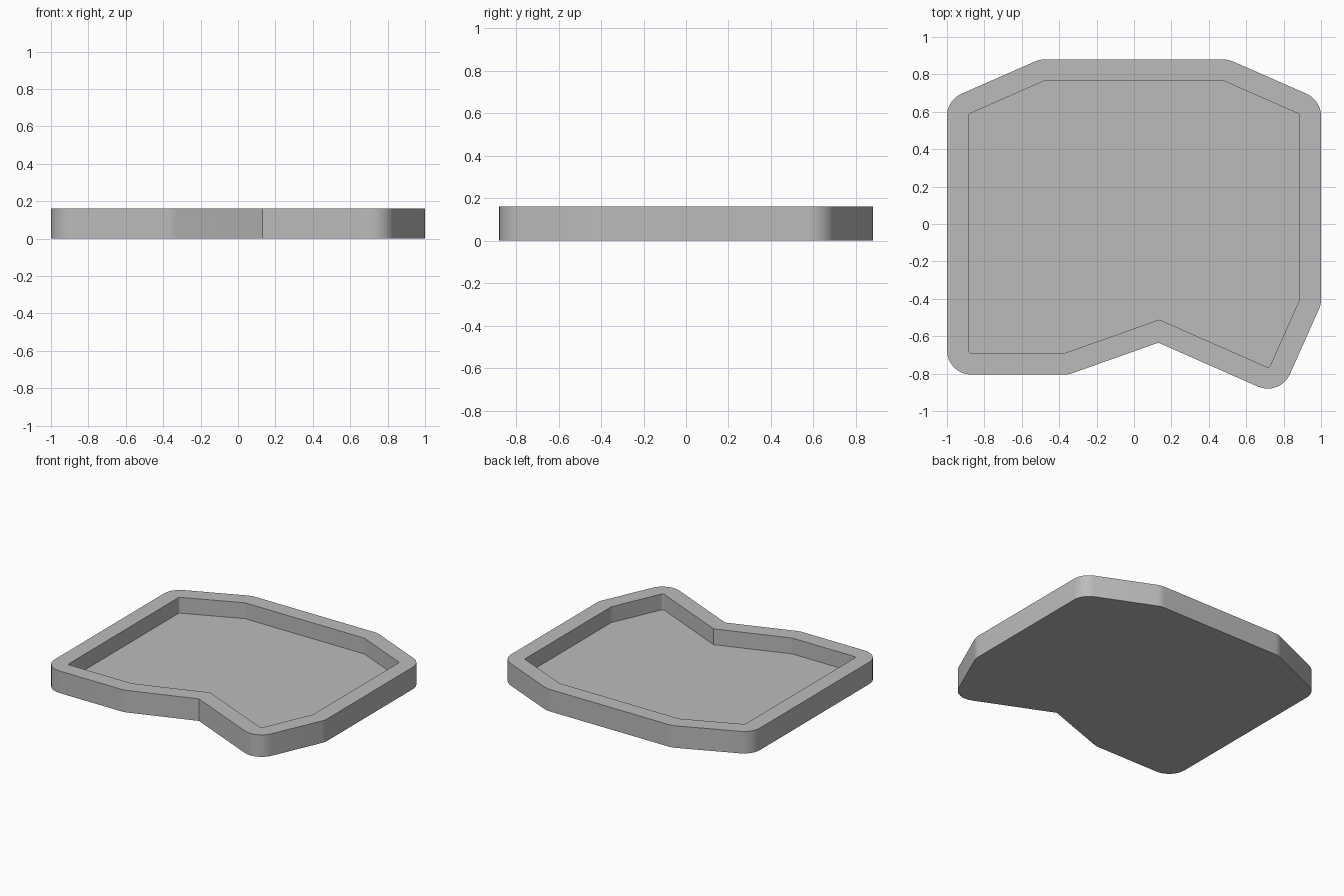
import bpy
import bmesh
import math
from mathutils import Vector

cube = bpy.data.objects.get("Cube")
if cube:
    bpy.data.objects.remove(cube, do_unlink=True)

HEIGHT, FLOOR, WALL = 0.16, 0.045, 0.115
INNER_RADIUS = 0.015
STEPS = 8

# Corners of the recess, counter-clockwise from the front left-hand side
corners = [Vector(p) for p in [
    (-0.885, -0.69), (-0.37, -0.69), (0.135, -0.511), (0.7225, -0.77),
    (0.885, -0.405), (0.885, 0.587), (0.48, 0.765), (-0.48, 0.765),
    (-0.885, 0.587)]]


def outline(offset):
    """Recess outline grown by offset, with rounded convex corners."""
    points = []
    for i, corner in enumerate(corners):
        d0 = (corner - corners[i - 1]).normalized()
        d1 = (corners[(i + 1) % len(corners)] - corner).normalized()
        n0, n1 = Vector((d0.y, -d0.x)), Vector((d1.y, -d1.x))
        mitre = (n0 + n1) / (1 + n0.dot(n1))
        turn = math.atan2(d0.x * d1.y - d0.y * d1.x, d0.dot(d1))
        if turn < 0:
            points.append(corner + mitre * offset)
            continue
        centre = corner - mitre * INNER_RADIUS
        start = math.atan2(n0.y, n0.x)
        for k in range(STEPS + 1):
            a = start + turn * k / STEPS
            arm = Vector((math.cos(a), math.sin(a)))
            points.append(centre + arm * (INNER_RADIUS + offset))
    return points


# Rings run from the underside, up the outside, over the rim, down to the floor
bm = bmesh.new()
rings = []
for offset, z in [(WALL, 0), (WALL, HEIGHT), (0, HEIGHT), (0, FLOOR)]:
    rings.append([bm.verts.new((p.x, p.y, z)) for p in outline(offset)])

for lower, upper in zip(rings, rings[1:]):
    for i in range(len(lower)):
        j = (i + 1) % len(lower)
        bm.faces.new((lower[i], lower[j], upper[j], upper[i]))
bm.faces.new(list(reversed(rings[0])))
bm.faces.new(rings[-1])
bm.normal_update()

mesh = bpy.data.meshes.new("tray")
bm.to_mesh(mesh)
bm.free()
tray = bpy.data.objects.new("tray", mesh)
bpy.context.collection.objects.link(tray)

# Plain grey material
grey = bpy.data.materials.new("plain grey")
grey.use_nodes = True
colour = (0.5, 0.5, 0.5, 1)
grey.diffuse_color = colour
grey.node_tree.nodes["Principled BSDF"].inputs["Base Color"].default_value = colour
mesh.materials.append(grey)

# Smooth rounded corners, sharp rims
bpy.ops.object.select_all(action="DESELECT")
tray.select_set(True)
bpy.context.view_layer.objects.active = tray
bpy.ops.object.shade_smooth_by_angle(angle=math.radians(30))
